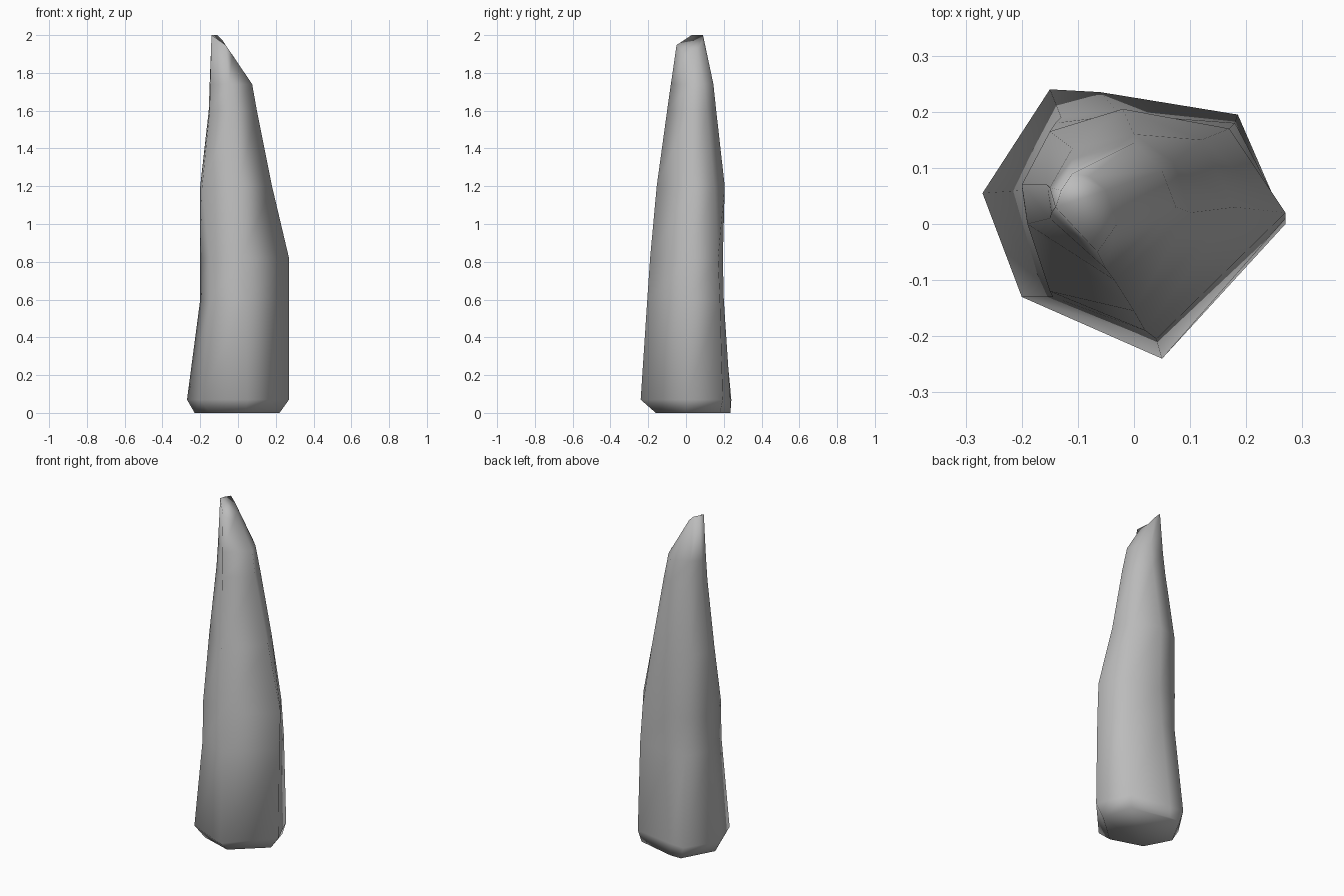
import bpy
import bmesh

default_cube = bpy.data.objects.get("Cube")
if default_cube:
    bpy.data.objects.remove(default_cube, do_unlink=True)


def make_material(name, colour):
    material = bpy.data.materials.new(name)
    material.use_nodes = True
    material.diffuse_color = colour
    material.node_tree.nodes["Principled BSDF"].inputs["Base Color"].default_value = colour
    return material


def summit_height(x):
    """Height of the slanted break at the tip of the rock."""
    return min(2.0, 1.85 - 1.5 * x)


def loft(name, sections, material):
    """Bridge matching cross-sections and close both ends."""
    bm = bmesh.new()
    rings = []
    for height, corners in sections:
        ring = []
        for x, y in corners:
            x, y = x / 100, y / 100
            z = summit_height(x) if height is None else height
            ring.append(bm.verts.new((x, y, z)))
        rings.append(ring)
    for lower, upper in zip(rings, rings[1:]):
        count = len(lower)
        for i in range(count):
            j = (i + 1) % count
            bm.faces.new((lower[i], lower[j], upper[j], upper[i]))
    bm.faces.new(list(reversed(rings[0])))
    bm.faces.new(rings[-1])
    bmesh.ops.recalc_face_normals(bm, faces=bm.faces)
    for face in bm.faces:
        face.smooth = True
    mesh = bpy.data.meshes.new(name)
    bm.to_mesh(mesh)
    bm.free()
    mesh.materials.append(material)
    rock = bpy.data.objects.new(name, mesh)
    bpy.context.collection.objects.link(rock)
    return rock


# Cross-sections in hundredths: left ridge first, then round by the back
foot = [(22, 0), (17, 18), (-6, 23.5), (-13, 23.5), (-23, 5), (-15, -10), (4, -16)]
flare = [(27, 0), (18.5, 19.5), (-6, 23.5), (-15, 24), (-27, 5.5), (-20, -13), (5, -24)]
waist = [(27, 1), (18, 18), (-3, 20), (-13, 19), (-20, 6), (-14.5, -13), (4, -20.5)]
shoulder = [(27, 2), (17, 17), (-2, 19.5), (-14, 18), (-20, 6.5), (-15, -12), (2, -19)]
middle = [(18, 3), (12, 15), (-2, 20.5), (-15, 16.5), (-20, 7), (-19, 0), (0, -15.5)]
neck = [(10, 2), (7, 11), (0, 16), (-11, 13.5), (-15.5, 7), (-15, 1), (-3.5, -10)]
brow = [(7.5, 3), (5, 9.5), (0, 14.5), (-11, 11.5), (-15, 6.5), (-14.7, 2), (-5, -8)]
summit = [(-3, 0), (-5, 6), (-8, 8.5), (-11, 9), (-13, 6), (-14, 3), (-6.5, -5)]

# Standing rock, narrowing to a slanted tip
stone = make_material("grey stone", (0.5, 0.5, 0.5, 1))
loft("rock_spire", [
    (0, foot), (0.07, flare), (0.6, waist), (0.82, shoulder),
    (1.2, middle), (1.6, neck), (1.74, brow), (None, summit),
], stone)
